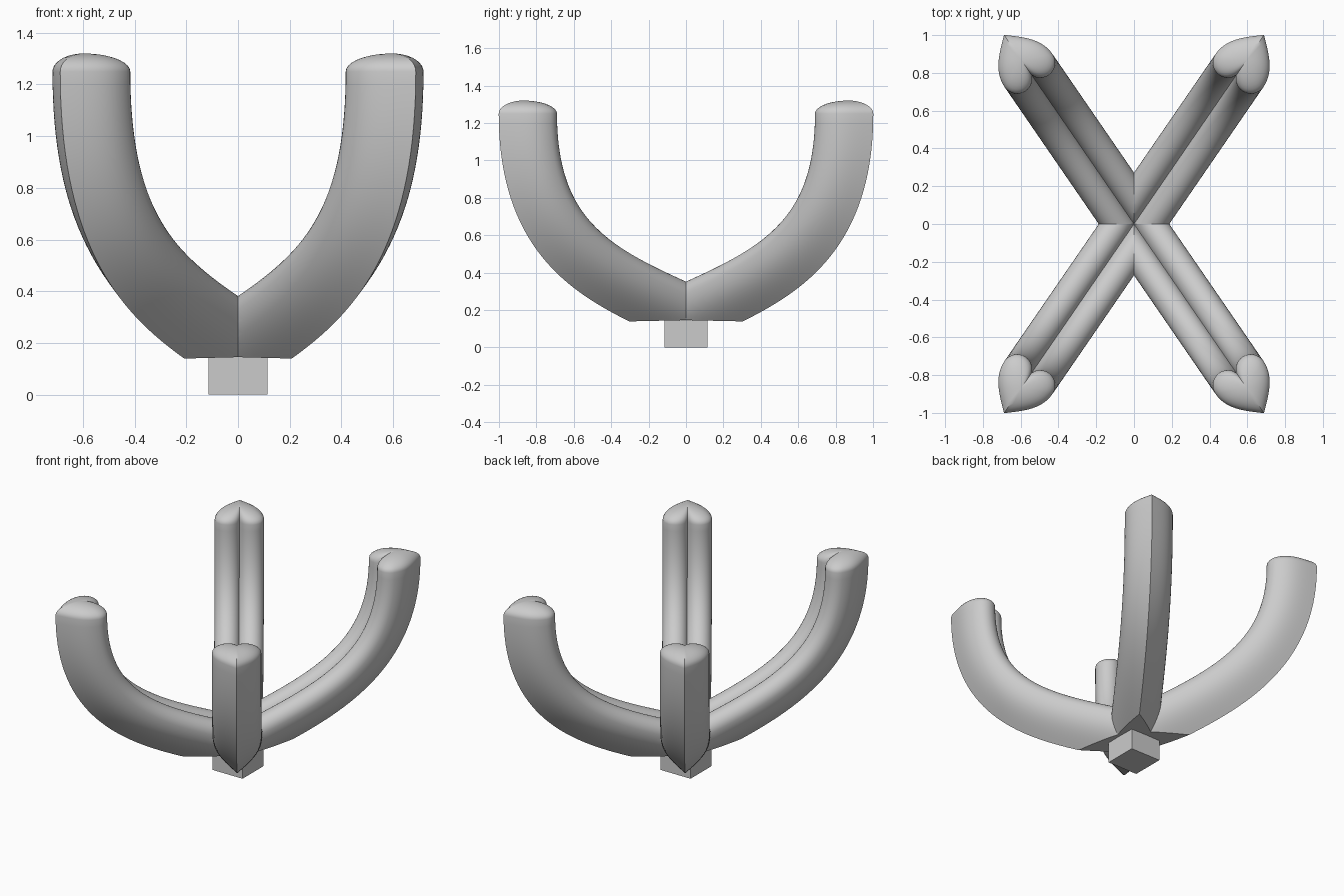
import bpy, bmesh, math
from mathutils import Vector

if "Cube" in bpy.data.objects:
    bpy.data.objects.remove(bpy.data.objects["Cube"])

ANGLE = math.radians(55.5)              # plan direction of one arm
DIR = Vector((math.cos(ANGLE), math.sin(ANGLE), 0))
SIDE = Vector((math.sin(ANGLE), -math.cos(ANGLE), 0))
UP = Vector((0, 0, 1))


def bezier(p, t):
    u = 1 - t
    w = (u**3, 3*u*u*t, 3*u*t*t, t**3)
    return Vector([sum(wi * q[k] for wi, q in zip(w, p)) for k in (0, 1)])


def heart():
    # half outline as (sideways, outward): round lobe, then flank to the point
    c, rad = 0.074, 0.08
    start, end = math.radians(180 + 22.3), math.radians(360)
    half = [Vector((c + rad*math.cos(a), rad*math.sin(a)))
            for a in (start + (end - start)*i/14 for i in range(15))]
    flank = ((0.154, 0), (0.154, 0.10), (0.08, 0.16), (0, 0.23))
    half += [bezier(flank, i/12) for i in range(1, 13)]
    half[0].x = 0
    return half + [Vector((-p.x, p.y)) for p in half[-2:0:-1]]


def build_arm():
    bm = bmesh.new()
    outline = heart()
    path = ((0, 0.245), (0.55, 0.45), (0.985, 0.60), (0.985, 1.25))
    rings = []

    def add_ring(centre, tangent, scale=1.0):
        out = DIR*tangent.y - UP*tangent.x
        mid = 0.07
        rings.append([bm.verts.new(DIR*centre.x + UP*centre.y + SIDE*p.x*scale
                                   + out*(mid + (p.y - mid)*scale)) for p in outline])

    # swept body, extended past the middle so it can be trimmed
    tan0 = (Vector(path[1]) - Vector(path[0])).normalized()
    add_ring(Vector(path[0]) - tan0*0.25, tan0)
    n = 40
    for i in range(n + 1):
        t = i/n
        tan = bezier(path, min(t + .002, 1)) - bezier(path, max(t - .002, 0))
        add_ring(bezier(path, t), Vector((0, 1)) if i == n else tan.normalized())
    # domed tip
    for i in range(1, 9):
        a = math.pi/2*i/9
        add_ring(Vector((0.985, 1.25 + 0.07*math.sin(a))), Vector((0, 1)), math.cos(a))
    for a, b in zip(rings, rings[1:]):
        for j in range(len(a)):
            k = (j + 1) % len(a)
            bm.faces.new((a[j], a[k], b[k], b[j]))
    apex = bm.verts.new(DIR*(0.985 + 0.07) + UP*1.32)
    last = rings[-1]
    for j in range(len(last)):
        bm.faces.new((last[j], last[(j + 1) % len(last)], apex))
    bm.faces.new(rings[0])

    # flat underside, then mitre planes where arms meet
    def cut(point, normal, fill):
        geom = bm.verts[:] + bm.edges[:] + bm.faces[:]
        res = bmesh.ops.bisect_plane(bm, geom=geom, plane_co=point, plane_no=normal,
                                     clear_inner=True)
        if fill:
            edges = [e for e in res["geom_cut"] if isinstance(e, bmesh.types.BMEdge)]
            bmesh.ops.triangle_fill(bm, edges=edges, use_beauty=True)

    cut((0, 0, 0.148), DIR*0.024 + UP, True)
    cut((0, 0, 0), (1, 0, 0), False)
    cut((0, 0, 0), (0, 1, 0), False)
    bmesh.ops.recalc_face_normals(bm, faces=bm.faces[:])
    top = max(bm.faces, key=lambda f: f.calc_center_median().z)
    if top.normal.z < 0:
        bmesh.ops.reverse_faces(bm, faces=bm.faces[:])
    mesh = bpy.data.meshes.new("prong_arms")
    bm.to_mesh(mesh)
    bm.free()
    return mesh


# four arms by mirroring one
arms = bpy.data.objects.new("prong_arms", build_arm())
bpy.context.collection.objects.link(arms)
bpy.context.view_layer.objects.active = arms
arms.select_set(True)
bpy.ops.object.shade_smooth_by_angle(angle=math.radians(30))
mirror = arms.modifiers.new("mirror", 'MIRROR')
mirror.use_axis = (True, True, False)
mirror.use_mirror_merge = False

# square foot below the crossing
bpy.ops.mesh.primitive_cube_add(size=1, location=(0, 0, 0.08))
foot = bpy.context.object
foot.name = "foot_block"
foot.scale = (0.23, 0.23, 0.16)
